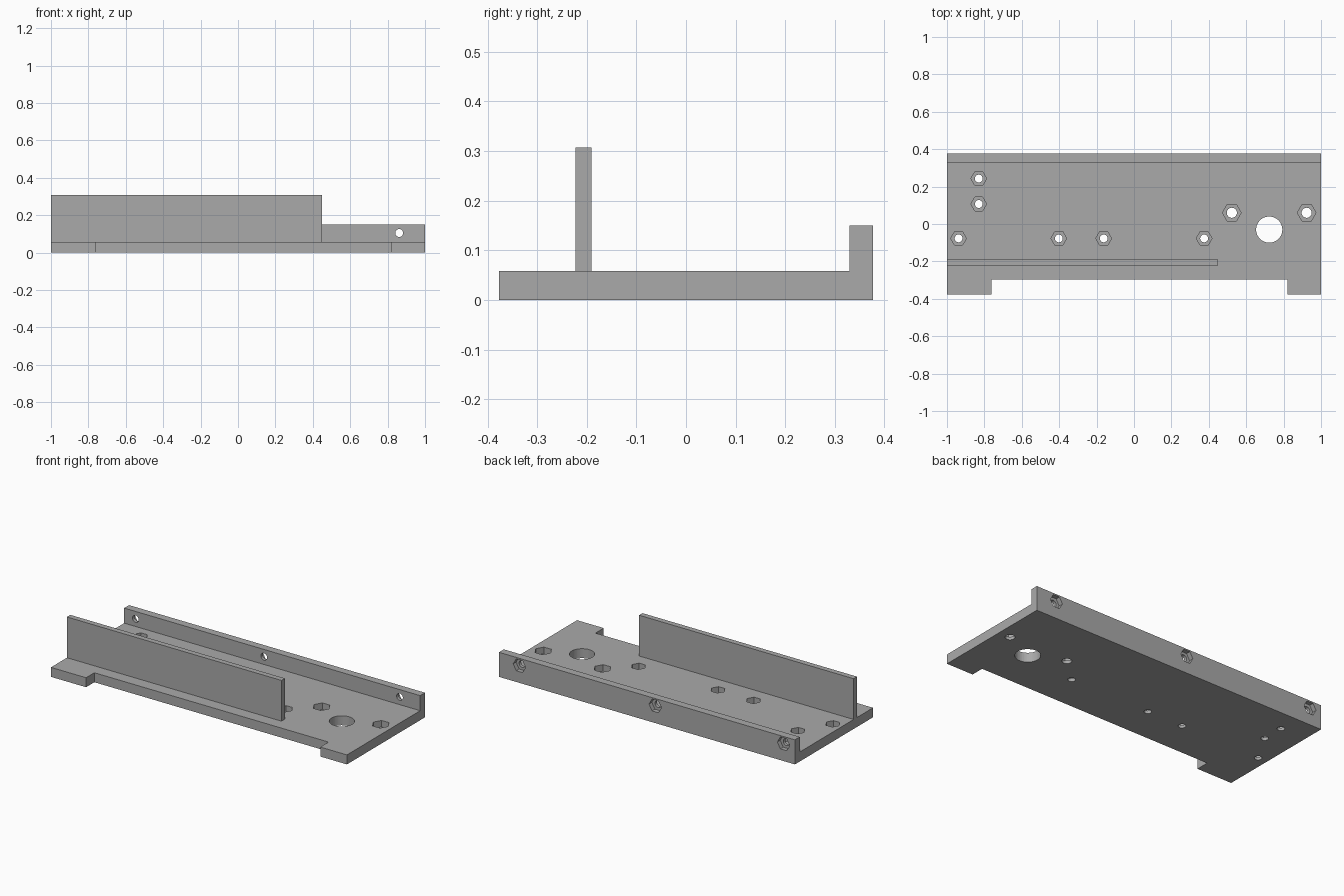
import bpy, bmesh, math
from mathutils import Matrix, Vector

if "Cube" in bpy.data.objects:
    bpy.data.objects.remove(bpy.data.objects["Cube"])

grey = bpy.data.materials.new("plain grey")
grey.diffuse_color = (0.4, 0.4, 0.4, 1)
grey.use_nodes = True
grey.node_tree.nodes["Principled BSDF"].inputs["Base Color"].default_value = grey.diffuse_color

T = 0.058          # plate thickness
Y = 0.377          # half depth
WALL_Y = 0.33      # inner face of the back wall


def finish(bm, name):
    bmesh.ops.recalc_face_normals(bm, faces=bm.faces)
    me = bpy.data.meshes.new(name)
    bm.to_mesh(me)
    bm.free()
    me.materials.append(grey)
    ob = bpy.data.objects.new(name, me)
    bpy.context.collection.objects.link(ob)
    return ob


def add_box(bm, lo, hi):
    lo, hi = Vector(lo), Vector(hi)
    m = Matrix.Translation((lo + hi) / 2) @ Matrix.Diagonal((*(hi - lo), 1))
    bmesh.ops.create_cube(bm, size=1, matrix=m)


def add_prism(bm, center, radius, depth, sides, along_y=False):
    m = Matrix.Translation(center)
    if along_y:
        m = m @ Matrix.Rotation(math.pi / 2, 4, 'X')
    if sides == 6:      # corners point along x
        m = m @ Matrix.Rotation(math.pi / 2, 4, 'Z')
    bmesh.ops.create_cone(bm, cap_ends=True, segments=sides, radius1=radius,
                          radius2=radius, depth=depth, matrix=m)


def cut(target, cutter):
    cutter.hide_render = True
    mod = target.modifiers.new("cut", 'BOOLEAN')
    mod.operation, mod.solver, mod.object = 'DIFFERENCE', 'EXACT', cutter
    bpy.context.view_layer.objects.active = target
    bpy.ops.object.modifier_apply(modifier=mod.name)
    bpy.data.objects.remove(cutter)


# Base plate with raised back wall: L profile extruded along x
profile = [(-Y, 0), (Y, 0), (Y, 0.15), (WALL_Y, 0.15), (WALL_Y, T), (-Y, T)]
bm = bmesh.new()
face = bm.faces.new([bm.verts.new((-1, y, z)) for y, z in profile])
ext = bmesh.ops.extrude_face_region(bm, geom=[face])["geom"]
bmesh.ops.translate(bm, vec=(2, 0, 0),
                    verts=[v for v in ext if isinstance(v, bmesh.types.BMVert)])
base = finish(bm, "base_plate")

# Front notch and hexagonal nut pockets
small = [(-0.83, 0.243), (-0.83, 0.107), (-0.938, -0.077),
         (-0.402, -0.077), (-0.162, -0.077), (0.375, -0.077)]
large = [(0.523, 0.06), (0.923, 0.06)]
wall_holes = [-0.923, -0.056, 0.862]
pockets, holes = bmesh.new(), bmesh.new()
add_box(pockets, (-0.763, -0.5, -0.1), (0.82, -0.297, 0.2))
for points, hex_r, hole_r in ((small, 0.042, 0.021), (large, 0.05, 0.027)):
    for x, y in points:
        add_prism(pockets, (x, y, T), hex_r, 0.08, 6)
        add_prism(holes, (x, y, 0.03), hole_r, 0.2, 32)
for x in wall_holes:
    add_prism(pockets, (x, Y, 0.105), 0.042, 0.055, 6, True)
    add_prism(holes, (x, 0.35, 0.105), 0.021, 0.2, 32, True)

# Large round opening
add_prism(holes, (0.723, -0.03, 0.03), 0.07, 0.2, 48)
cut(base, finish(pockets, "pocket_cutter"))
cut(base, finish(holes, "hole_cutter"))

# Upright fence
bm = bmesh.new()
add_box(bm, (-1, -0.223, T), (0.45, -0.19, 0.307))
finish(bm, "fence")
